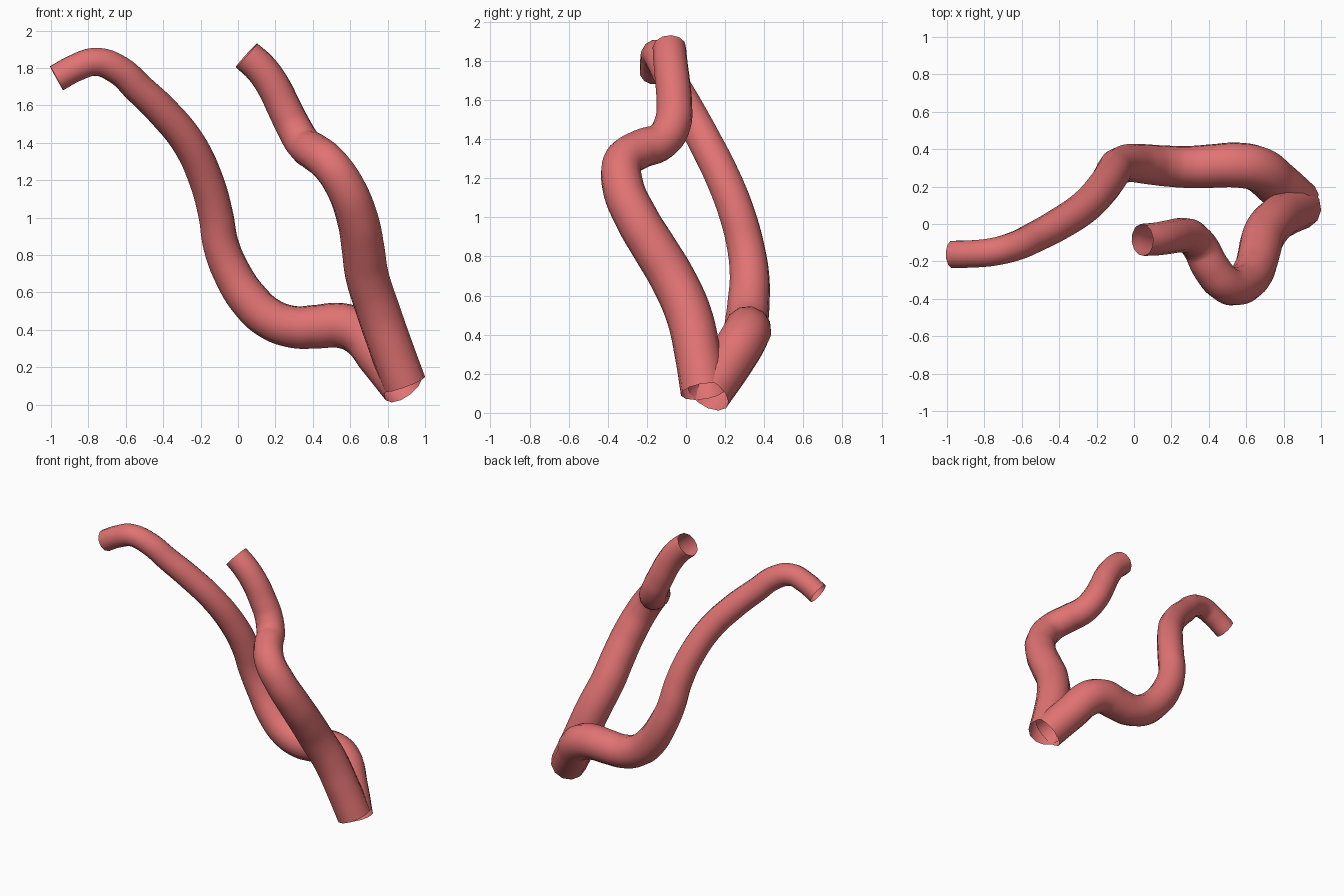
import bpy

mat = bpy.data.materials.new("coral_red")
mat.diffuse_color = (0.75, 0.17, 0.17, 1)


def tube(name, path):
    """Open tapered tube swept along (x, y, z, radius) points."""
    cu = bpy.data.curves.new(name, 'CURVE')
    cu.dimensions = '3D'
    cu.bevel_depth = 1.0
    cu.bevel_resolution = 4
    cu.resolution_u = 6
    cu.use_fill_caps = False
    sp = cu.splines.new('BEZIER')
    sp.bezier_points.add(len(path) - 1)
    for bp, (x, y, z, r) in zip(sp.bezier_points, path):
        bp.co = (x, y, z)
        bp.radius = r
        bp.handle_left_type = bp.handle_right_type = 'AUTO'
    ob = bpy.data.objects.new(name, cu)
    bpy.context.collection.objects.link(ob)
    bpy.ops.object.select_all(action='DESELECT')
    ob.select_set(True)
    bpy.context.view_layer.objects.active = ob
    bpy.ops.object.convert(target='MESH')
    ob = bpy.context.object
    ob.name = name
    ob.data.materials.clear()
    ob.data.materials.append(mat)
    bpy.ops.object.shade_smooth()
    return ob


# Long branch: sweeps back, then up and over to the left
tube("long_branch", [
    (0.885, 0.11, 0.10, .122), (0.76, 0.22, 0.26, .124), (0.66, 0.295, 0.38, .124),
    (0.55, 0.315, 0.423, .122), (0.42, 0.31, 0.417, .118), (0.30, 0.305, 0.415, .114),
    (0.17, 0.31, 0.46, .111), (0.06, 0.32, 0.56, .108), (-0.03, 0.325, 0.70, .102),
    (-0.09, 0.305, 0.85, .097), (-0.12, 0.26, 1.02, .094), (-0.17, 0.19, 1.20, .092),
    (-0.265, 0.09, 1.40, .089), (-0.40, 0.00, 1.565, .087), (-0.53, -0.07, 1.69, .083),
    (-0.64, -0.12, 1.79, .080), (-0.76, -0.15, 1.833, .077), (-0.87, -0.16, 1.80, .075),
    (-0.97, -0.163, 1.745, .075),
])

# Short branch: rises with a forward bulge and a kink near the top
tube("short_branch", [
    (0.89, 0.09, 0.11, .118), (0.82, 0.06, 0.30, .118), (0.75, 0.015, 0.50, .118),
    (0.69, -0.07, 0.69, .116), (0.668, -0.16, 0.84, .114), (0.64, -0.25, 0.99, .111),
    (0.57, -0.325, 1.17, .106), (0.485, -0.318, 1.29, .102), (0.41, -0.23, 1.35, .100),
    (0.355, -0.125, 1.39, .097), (0.30, -0.068, 1.48, .094), (0.25, -0.06, 1.58, .092),
    (0.185, -0.07, 1.71, .090), (0.12, -0.08, 1.80, .088), (0.045, -0.085, 1.868, .086),
])
